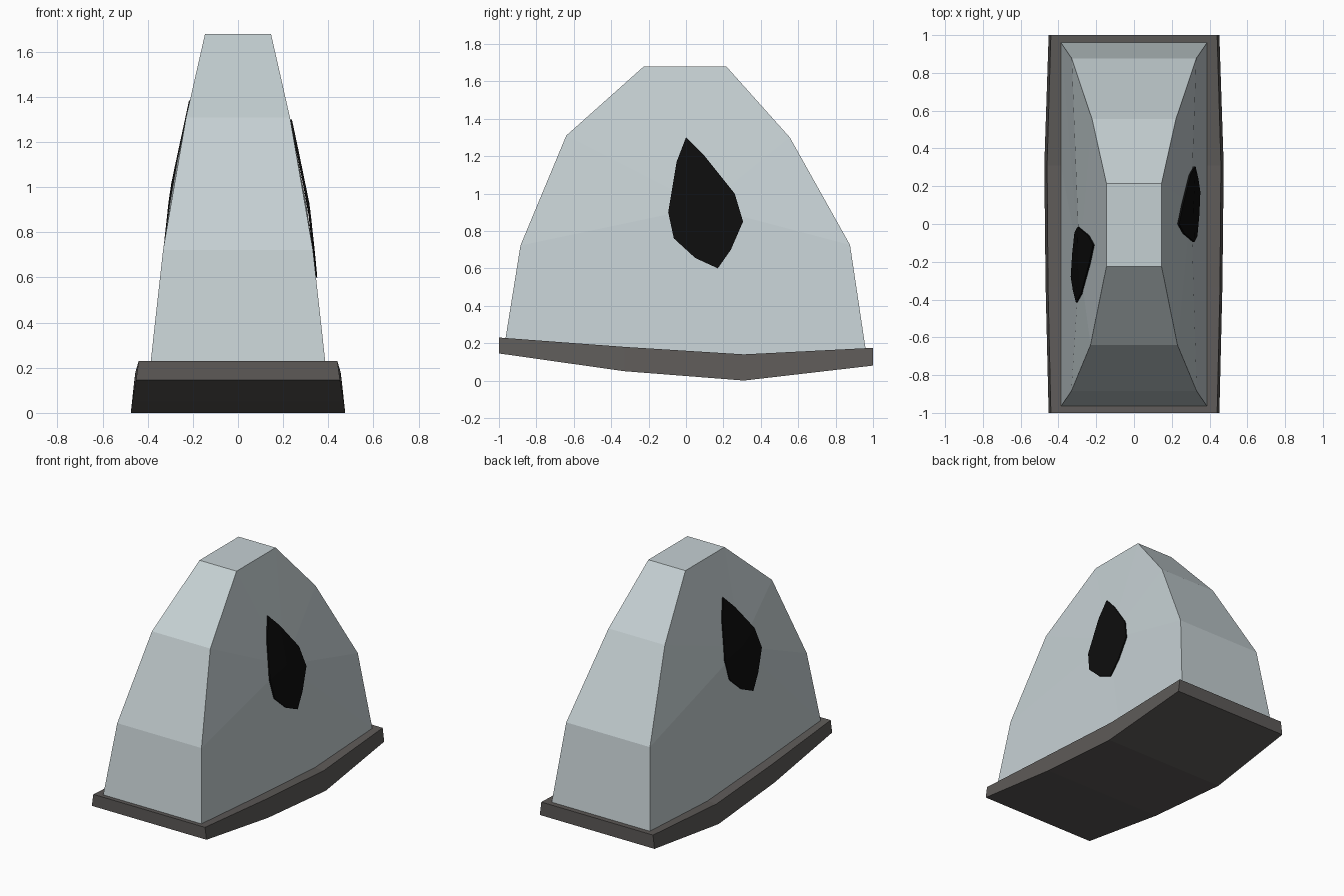
import bpy, bmesh
from mathutils import Vector
from mathutils.bvhtree import BVHTree

cube = bpy.data.objects.get("Cube")
if cube:
    bpy.data.objects.remove(cube, do_unlink=True)


def material(name, colour):
    m = bpy.data.materials.new(name)
    m.use_nodes = True
    m.diffuse_color = (*colour, 1)
    bsdf = next(n for n in m.node_tree.nodes if n.type == "BSDF_PRINCIPLED")
    bsdf.inputs["Base Color"].default_value = (*colour, 1)
    bsdf.inputs["Roughness"].default_value = 0.8
    return m


def finish(bm, name, mat):
    bmesh.ops.recalc_face_normals(bm, faces=bm.faces)
    mesh = bpy.data.meshes.new(name)
    bm.to_mesh(mesh)
    mesh.materials.append(mat)
    bpy.context.collection.objects.link(bpy.data.objects.new(name, mesh))


def fan(bm, ring, centre):
    hub = bm.verts.new(centre)
    for a, b in zip(ring, ring[1:] + ring[:1]):
        bm.faces.new((a, b, hub))


def bridge(bm, one, two):
    for i in range(len(one)):
        j = (i + 1) % len(one)
        bm.faces.new((one[i], one[j], two[j], two[i]))


shell_grey = material("pale blue grey", (0.56, 0.63, 0.65))
base_grey = material("dark warm grey", (0.11, 0.102, 0.097))
black = material("black", (0.004, 0.004, 0.004))

# Curved base slab: station y, bottom z, top z, bottom and top half widths
stations = [(-1, .145, .23, .452, .44), (-.33, .05, .18, .468, .455),
            (.31, 0, .14, .475, .46), (1, .08, .175, .452, .44)]
bm = bmesh.new()
rings = [[bm.verts.new(p) for p in ((-wb, y, zb), (wb, y, zb), (wt, y, zt), (-wt, y, zt))]
         for y, zb, zt, wb, wt in stations]
for one, two in zip(rings, rings[1:]):
    bridge(bm, one, two)
bm.faces.new(rings[0])
bm.faces.new(rings[-1])
finish(bm, "base_slab", base_grey)

# Faceted tapering shell: side outline as y, z, half width
outline = [(-.965, .225, .387), (-.33, .175, .387), (.31, .135, .387), (.96, .17, .387),
           (.877, .725, .33), (.555, 1.3, .222), (.215, 1.68, .146),
           (-.225, 1.68, .146), (-.64, 1.31, .23), (-.885, .722, .332)]
hubs = {1: (.302, .1, .93), -1: (-.288, -.21, 1.015)}
bm = bmesh.new()
sides = {s: [bm.verts.new((s * x, y, z)) for y, z, x in outline] for s in (1, -1)}
bridge(bm, sides[1], sides[-1])
for s, ring in sides.items():
    fan(bm, ring, hubs[s])
bmesh.ops.recalc_face_normals(bm, faces=bm.faces)
surface = BVHTree.FromBMesh(bm)
finish(bm, "shell", shell_grey)

# Thin black side patches laid on the shell, turned half round on the far side
patch = [(0, 1.3), (.1, 1.2), (.26, 1), (.305, .85), (.24, .7), (.17, .6),
         (.05, .655), (-.065, .76), (-.095, .9), (-.05, 1.17)]
for side, name, lift in ((1, "left_patch", .014), (-1, "right_patch", .008)):
    bm = bmesh.new()
    layers = []
    for height in (lift, lift - .009):
        ring = []
        for y, z in patch:
            if side < 0:
                y, z = -y - .11, z + .085
            hit = surface.ray_cast(Vector((side, y, z)), Vector((-side, 0, 0)))[0]
            ring.append(bm.verts.new((hit.x + side * height, y, z)))
        hx, hy, hz = hubs[side]
        fan(bm, ring, (hx + side * height, hy, hz))
        layers.append(ring)
    bridge(bm, *layers)
    finish(bm, name, black)
